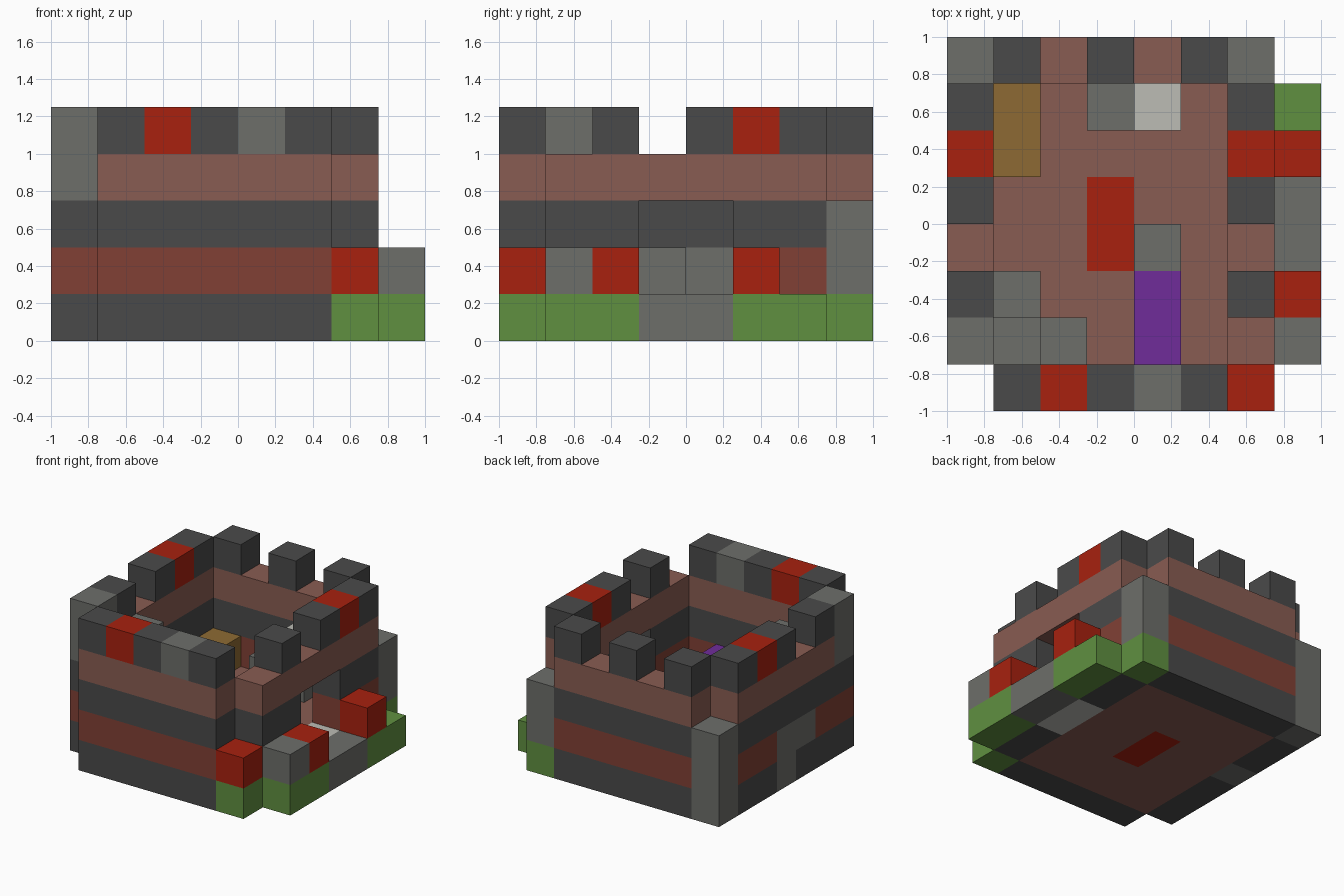
import bpy
import bmesh
from mathutils import Vector

CELL = 0.25  # one block

cube = bpy.data.objects.get("Cube")
if cube:
    bpy.data.objects.remove(cube, do_unlink=True)


def linear(c):
    c /= 255
    return c / 12.92 if c <= 0.04045 else ((c + 0.055) / 1.055) ** 2.4


def material(name, r, g, b):
    m = bpy.data.materials.new(name)
    col = (linear(r), linear(g), linear(b), 1)
    m.diffuse_color = col
    m.use_nodes = True
    node = next(n for n in m.node_tree.nodes if n.type == 'BSDF_PRINCIPLED')
    node.inputs["Base Color"].default_value = col
    return m


dark = material("dark_stone", 74, 74, 74)
grey = material("grey_stone", 109, 110, 106)
clay = material("pale_clay", 137, 92, 82)
brick = material("brick_red", 129, 64, 53)
red = material("bright_red", 168, 33, 15)
green = material("grass_green", 96, 144, 64)
wood = material("wood_brown", 141, 106, 51)
purple = material("purple_cloth", 112, 44, 154)
white = material("pale_stone", 188, 188, 181)


def blocks(name, mat, *boxes):
    """One object from boxes given as (x, y, z, width, depth, height) in blocks."""
    bm = bmesh.new()
    for x, y, z, w, d, h in boxes:
        size = Vector((w, d, h))
        low = Vector((x - 4, y - 4, z))
        for v in bmesh.ops.create_cube(bm, size=1)["verts"]:
            v.co = (low + (v.co + Vector((.5, .5, .5))) * size) * CELL
            v.co = v.co.to_3d()
    mesh = bpy.data.meshes.new(name)
    bm.to_mesh(mesh)
    bm.free()
    mesh.materials.append(mat)
    ob = bpy.data.objects.new(name, mesh)
    bpy.context.collection.objects.link(ob)


def front_and_back(z):
    return [(1, y, z, 5, 1, 1) for y in (0, 7)]


def door_sides(z):
    return [(6, y, z, 1, 2, 1) for y in (1, 5)]


# Floor with an inlaid rug and a doorstep
blocks("floor", clay, (1, 1, 0, 2, 6, 1), (4, 1, 0, 2, 6, 1),
       (3, 1, 0, 1, 2, 1), (3, 5, 0, 1, 2, 1))
blocks("rug", red, (3, 3, 0, 1, 2, 1))
blocks("doorstep", white, (6, 3, 0, 1, 2, 1))

# Wall courses, open at the doorway
blocks("base_course", dark, *front_and_back(0), *door_sides(0),
       (0, 1, 0, 1, 3, 1), (0, 5, 0, 1, 2, 1))
blocks("brick_course", brick, *front_and_back(1), *door_sides(1),
       (0, 1, 1, 1, 2, 1), (0, 5, 1, 1, 2, 1))
blocks("middle_course", dark, *front_and_back(2), *door_sides(2),
       (0, 1, 2, 1, 6, 1))
blocks("upper_course", clay, *front_and_back(3),
       (6, 1, 3, 1, 6, 1), (0, 2, 3, 1, 5, 1))
blocks("left_wall_patch", grey, (0, 4, 0, 1, 1, 1), (0, 3, 1, 1, 2, 1))

# Corner pillars
blocks("front_corner_turret", grey, (0, 1, 3, 1, 1, 2))
blocks("back_right_pillar", grey, (0, 7, 0, 1, 1, 3))
blocks("back_left_pillar", grey, (6, 7, 1, 1, 1, 2))

# Battlements
dark_merlons = [(1, 0), (3, 0), (5, 0), (1, 7), (3, 7), (5, 7),
                (0, 2), (0, 4), (0, 6), (6, 2), (6, 4), (6, 6)]
blocks("dark_merlons", dark, *[(x, y, 4, 1, 1, 1) for x, y in dark_merlons])
blocks("red_merlons", red, *[(x, y, 4, 1, 1, 1) for x, y in ((2, 0), (0, 5), (6, 5))])
blocks("grey_merlon", grey, (4, 0, 4, 1, 1, 1))

# Garden along the door side
blocks("grass", green, (6, 0, 0, 1, 1, 1), (6, 7, 0, 1, 1, 1),
       (7, 1, 0, 1, 2, 1), (7, 5, 0, 1, 2, 1))
blocks("path", grey, (7, 3, 0, 1, 2, 1))
blocks("flowers", red, *[(x, y, 1, 1, 1, 1) for x, y in ((6, 0), (7, 2), (7, 5))])
blocks("garden_stone", grey, (7, 1, 1, 1, 1, 1))

# Furnishings
blocks("stairs", grey, (2, 1, 1, 1, 1, 1), (1, 1, 1, 1, 1, 2), (1, 2, 1, 1, 1, 3))
blocks("bed", purple, (4, 1, 1, 1, 2, 1))
blocks("pillow", grey, (4, 3, 1, 1, 1, 1))
blocks("chest", wood, (1, 5, 1, 1, 2, 1))
blocks("hearth", grey, (3, 6, 1, 2, 1, 1))
blocks("hearth_top", white, (4, 6, 2, 1, 1, 1))
